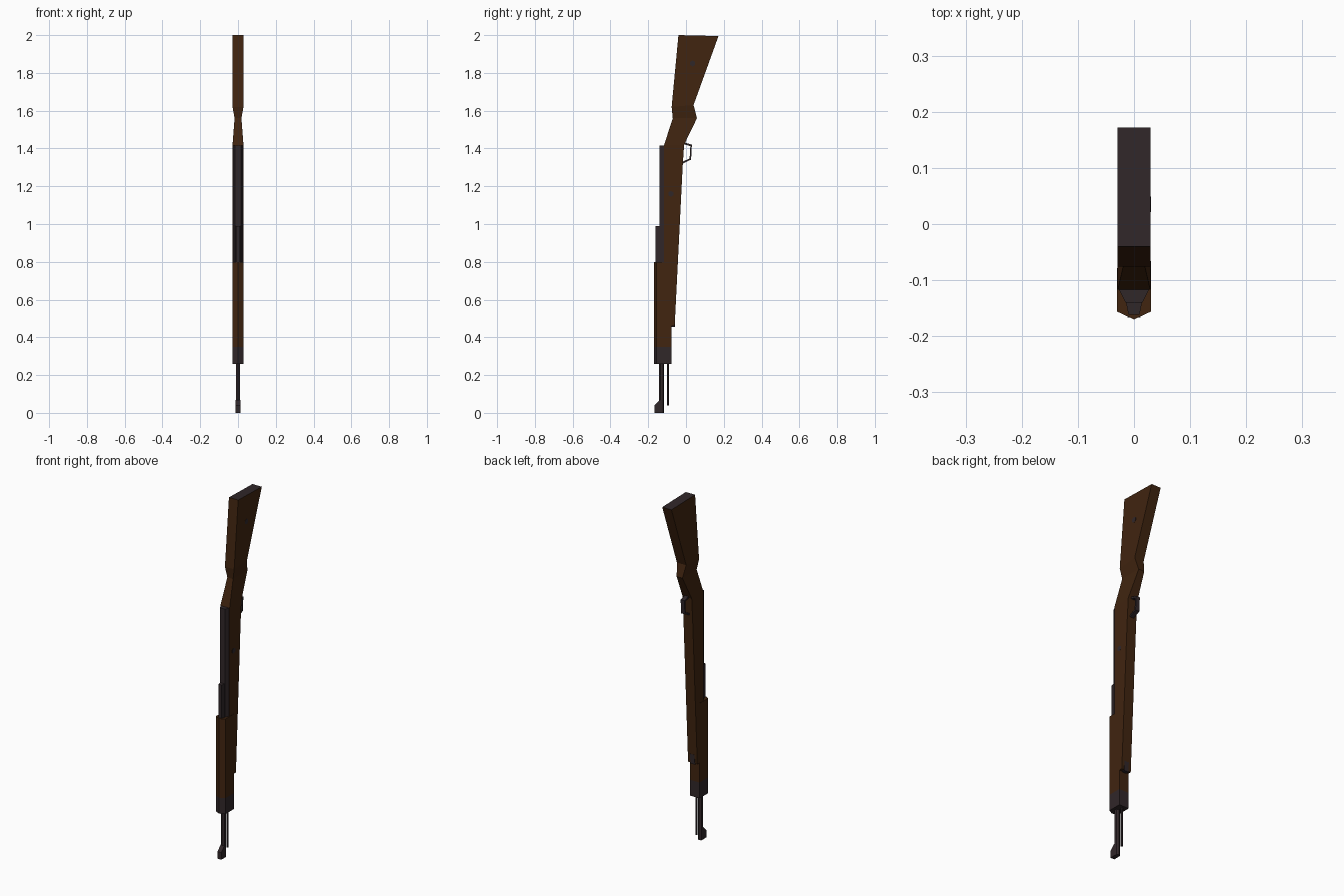
import bpy, bmesh, math

if "Cube" in bpy.data.objects:
    bpy.data.objects.remove(bpy.data.objects["Cube"])


def material(name, rgb):
    m = bpy.data.materials.new(name)
    m.diffuse_color = (*rgb, 1)
    m.use_nodes = True
    m.node_tree.nodes["Principled BSDF"].inputs["Base Color"].default_value = m.diffuse_color
    return m


wood = material("dark_walnut", (0.052, 0.018, 0.005))
metal = material("blued_steel", (0.030, 0.020, 0.022))


def loft(name, rings, mats):
    """Skin a list of equal-length vertex rings and cap both ends."""
    bm = bmesh.new()
    vs = [[bm.verts.new(p) for p in r] for r in rings]
    n = len(rings[0])
    for a, b in zip(vs, vs[1:]):
        for i in range(n):
            j = (i + 1) % n
            bm.faces.new((a[i], a[j], b[j], b[i]))
    bm.faces.new(vs[0][::-1])
    bm.faces.new(vs[-1])
    bmesh.ops.recalc_face_normals(bm, faces=bm.faces)
    me = bpy.data.meshes.new(name)
    bm.to_mesh(me)
    bm.free()
    for m in mats:
        me.materials.append(m)
    ob = bpy.data.objects.new(name, me)
    bpy.context.collection.objects.link(ob)
    return ob


def bar(name, section, z0, z1, mat):
    """Extrude an (x, y) section along z."""
    return loft(name, [[(x, y, z) for x, y in section] for z in (z0, z1)], [mat])


def plate(name, profile, x0, x1, mat):
    """Extrude a (y, z) profile along x."""
    return loft(name, [[(x, y, z) for y, z in profile] for x in (x0, x1)], [mat])


def circle(cx, cy, r, n):
    return [(cx + r * math.cos(2 * math.pi * (i + .5) / n),
             cy + r * math.sin(2 * math.pi * (i + .5) / n)) for i in range(n)]


# Stock: front y, z, back y, z, half width
stations = [
    (-0.040, 2.000, 0.172, 1.995, 0.029),
    (-0.076, 1.620, 0.040, 1.630, 0.029),
    (-0.070, 1.560, 0.058, 1.560, 0.018),
    (-0.117, 1.415, -0.010, 1.420, 0.029),
    (-0.117, 1.300, -0.018, 1.300, 0.029),
    (-0.117, 0.460, -0.060, 0.460, 0.029),
]
stock = loft("stock", [[(-w, yf, zf), (w, yf, zf), (w, yb, zb), (-w, yb, zb)]
                       for yf, zf, yb, zb, w in stations], [wood, metal])
for f in stock.data.polygons:          # steel butt plate on the top end
    if f.normal.z > 0.8:
        f.material_index = 1

# Handguard and its steel nose cap
guard = [(-0.030, -0.078), (-0.030, -0.156), (0, -0.170), (0.030, -0.156), (0.030, -0.078)]
bar("handguard", guard, 0.35, 0.80, wood)
bar("nose_cap", guard, 0.26, 0.35, metal)

# Receiver and rear sight
bar("receiver", [(-0.027, -0.116), (-0.015, -0.140), (0.015, -0.140), (0.027, -0.116)],
    0.79, 1.415, metal)
bar("rear_sight", [(-0.018, -0.120), (-0.010, -0.161), (0.010, -0.161), (0.018, -0.120)],
    0.79, 0.99, metal)

# Barrel, front sight, cleaning rod
bar("barrel", circle(0, -0.129, 0.0135, 6), 0, 0.27, metal)
plate("front_sight", [(-0.125, 0), (-0.167, 0), (-0.167, 0.04), (-0.14, 0.068), (-0.125, 0.068)],
      -0.012, 0.012, metal)
bar("cleaning_rod", circle(0, -0.095, 0.006, 6), 0.04, 0.27, metal)

# Sling lug at the end of the fore-end
plate("sling_lug", [(-0.08, 0.455), (-0.059, 0.455), (-0.057, 0.51), (-0.08, 0.51)],
      -0.014, 0.014, metal)

# Trigger guard loop
plate("trigger_guard",
      [(-0.016, 1.434), (0.031, 1.420), (0.027, 1.341), (-0.02, 1.319),
       (-0.02, 1.329), (0.019, 1.347), (0.023, 1.412), (-0.016, 1.424)],
      -0.012, 0.012, metal)

# Small steel studs set in the right face of the stock
for label, y, z in (("butt", 0.035, 1.85), ("middle", -0.08, 1.16)):
    plate(label + "_stud", circle(y, z, 0.016, 6), 0.026, 0.030, metal)
